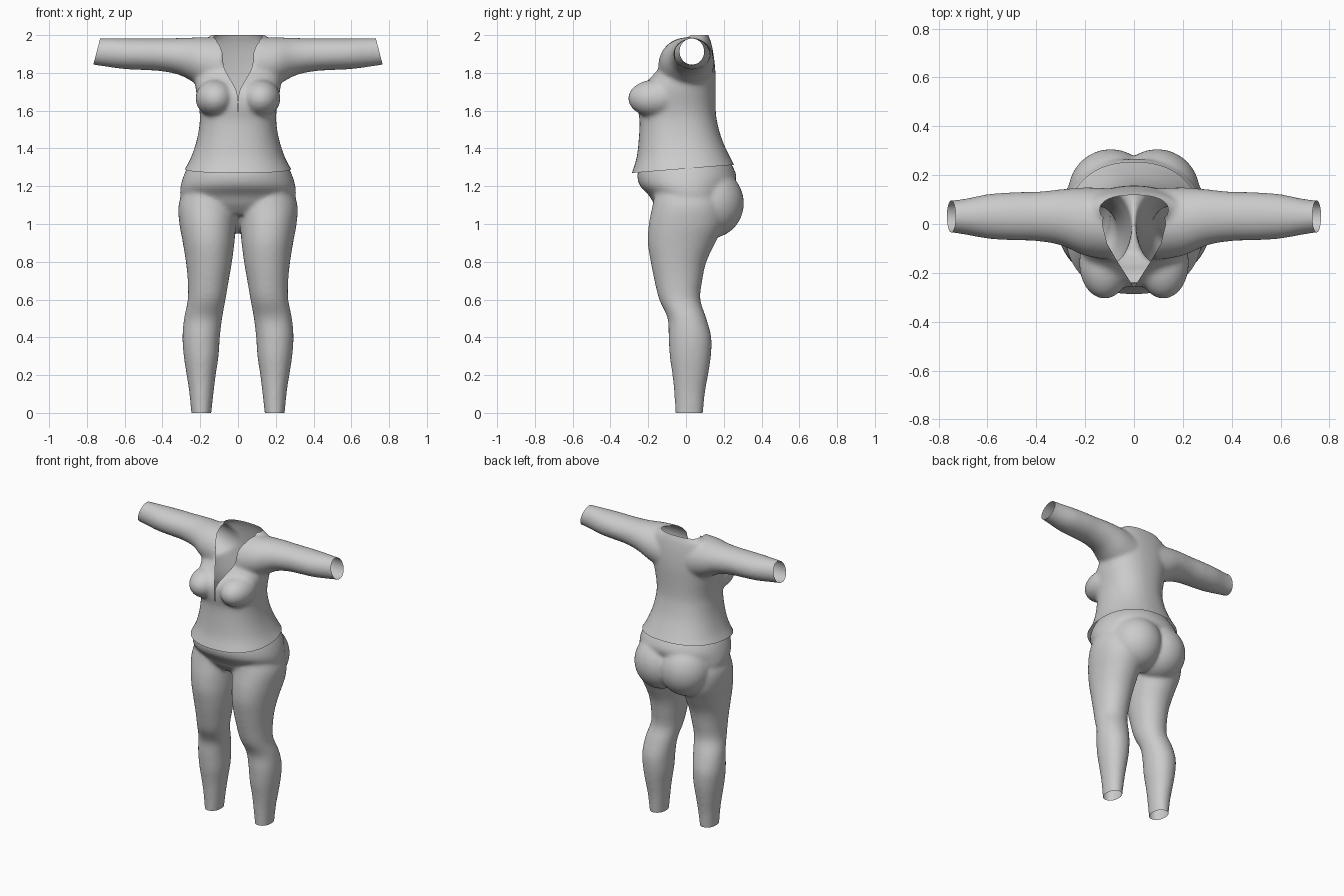
import bpy
import bmesh
import math
from mathutils import Vector, Matrix

cube = bpy.data.objects.get("Cube")
if cube:
    bpy.data.objects.remove(cube, do_unlink=True)

SEGMENTS = 48
STEPS = 4
VOXEL = 0.01

fabric = bpy.data.materials.new("light_grey_fabric")
fabric.use_nodes = True
grey = (0.6, 0.6, 0.6, 1.0)
fabric.diffuse_color = grey
fabric.node_tree.nodes["Principled BSDF"].inputs["Base Color"].default_value = grey


def smooth_rows(rows):
    """Pass a smooth spline through rows of section sizes."""
    out = []
    last = len(rows) - 1
    for i in range(last):
        a, b, c, d = (rows[min(max(k, 0), last)] for k in range(i - 1, i + 3))
        for step in range(STEPS):
            t = step / STEPS
            out.append([q + t * ((r - p) + t * ((2 * p - 5 * q + 4 * r - s)
                        + t * (3 * (q - r) + s - p))) / 2
                        for p, q, r, s in zip(a, b, c, d)])
    return out + [list(rows[-1])]


def loft(bm, rows, axis="z", side=1, power=2.0):
    """Closed tube; each row is position, then low and high limits on both cross axes."""
    def bulge(v):
        return math.copysign(abs(v) ** (2 / power), v)

    rings = []
    for pos, a0, a1, b0, b1 in smooth_rows(rows):
        ring = []
        for i in range(SEGMENTS):
            angle = math.tau * i / SEGMENTS
            a = (a0 + a1) / 2 + (a1 - a0) / 2 * bulge(math.cos(angle))
            b = (b0 + b1) / 2 + (b1 - b0) / 2 * bulge(math.sin(angle))
            x, y, z = (a, b, pos) if axis == "z" else (pos, a, b)
            ring.append(bm.verts.new((x * side, y, z)))
        rings.append(ring)
    for low, high in zip(rings, rings[1:]):
        for i in range(SEGMENTS):
            j = (i + 1) % SEGMENTS
            bm.faces.new((low[i], low[j], high[j], high[i]))
    bm.faces.new(rings[0])
    bm.faces.new(rings[-1])


def centred(rows):
    """Expand position, half width, front, back into full limits."""
    return [(z, -w, w, front, back) for z, w, front, back in rows]


def ellipsoid(bm, centre, radii):
    bmesh.ops.create_uvsphere(
        bm, u_segments=32, v_segments=20, radius=1,
        matrix=Matrix.Translation(centre) @ Matrix.Diagonal((*radii, 1)))


def blend(name, bm):
    """Fuse the closed volumes into one soft skin, returned for cutting."""
    bmesh.ops.recalc_face_normals(bm, faces=bm.faces)
    mesh = bpy.data.meshes.new(name)
    bm.to_mesh(mesh)
    bm.free()
    obj = bpy.data.objects.new(name, mesh)
    bpy.context.collection.objects.link(obj)
    remesh = obj.modifiers.new("Fuse", "REMESH")
    remesh.mode = "VOXEL"
    remesh.voxel_size = VOXEL
    soften = obj.modifiers.new("Soften", "SMOOTH")
    soften.factor = 0.5
    soften.iterations = 14
    evaluated = obj.evaluated_get(bpy.context.evaluated_depsgraph_get())
    skin = bmesh.new()
    skin.from_mesh(evaluated.to_mesh())
    evaluated.to_mesh_clear()
    obj.modifiers.clear()
    return obj, skin


def trim(bm, point, normal):
    """Cut away everything on the side the normal points to."""
    bmesh.ops.bisect_plane(bm, geom=bm.verts[:] + bm.edges[:] + bm.faces[:],
                           plane_co=point, plane_no=Vector(normal).normalized(),
                           clear_outer=True)


def finish(obj, bm):
    for face in bm.faces:
        face.smooth = True
        face.material_index = 0
    bm.to_mesh(obj.data)
    bm.free()
    obj.data.materials.clear()
    obj.data.materials.append(fabric)


def cut_neckline(bm, half):
    """Open a convex teardrop seen from above."""
    outline = [Vector((x, y, 0)) for x, y in half]
    outline += [Vector((-x, y, 0)) for x, y in reversed(half) if x > 0]
    planes = []
    for p, q in zip(outline, outline[1:] + outline[:1]):
        edge = q - p
        planes.append((p, Vector((edge.y, -edge.x, 0)).normalized()))

    def chest():
        return [f for f in bm.faces
                if f.calc_center_median().z > 1.6 and abs(f.calc_center_median().x) < 0.2]

    for p, normal in planes:
        faces = chest()
        edges = {e for f in faces for e in f.edges}
        verts = {v for f in faces for v in f.verts}
        bmesh.ops.bisect_plane(bm, geom=list(verts) + list(edges) + faces,
                               plane_co=p, plane_no=normal)
    inside = [f for f in chest()
              if all((f.calc_center_median() - p).dot(n) < 0 for p, n in planes)]
    bmesh.ops.delete(bm, geom=inside, context="FACES")


# Top: torso, bust and sleeves
bm = bmesh.new()
loft(bm, centred([
    (1.18, .335, -.32, .32), (1.27, .293, -.287, .278), (1.35, .25, -.262, .235),
    (1.45, .217, -.25, .19), (1.55, .202, -.246, .163), (1.62, .207, -.258, .157),
    (1.7, .222, -.25, .157), (1.78, .23, -.185, .157), (1.85, .23, -.125, .152),
    (1.92, .215, -.07, .142), (1.97, .19, -.03, .13), (2, .14, 0, .118),
    (2.05, .1, .02, .105)]), power=2.3)
for side in (-1, 1):
    ellipsoid(bm, (side * .12, -.16, 1.665), (.105, .147, .1))
    loft(bm, [
        (.08, -.15, .145, 1.68, 1.987), (.2, -.13, .15, 1.73, 1.988),
        (.3, -.087, .142, 1.785, 1.985), (.4, -.07, .132, 1.808, 1.983),
        (.5, -.067, .13, 1.815, 1.983), (.6, -.06, .122, 1.82, 1.983),
        (.7, -.042, .102, 1.833, 1.983), (.77, -.033, .096, 1.843, 1.982),
        (.86, -.03, .093, 1.85, 1.98)], axis="x", side=side)
top, skin = blend("long_sleeve_top", bm)
trim(skin, (0, 0, 1.293), (0, .08, -1))
trim(skin, (0, 0, 2), (0, 0, 1))
for side in (-1, 1):
    trim(skin, (side * .748, 0, 1.912), (side * .135, 0, .035))
cut_neckline(skin, [(0, -.26), (.07, -.15), (.11, -.08), (.13, 0),
                    (.12, .05), (.09, .09), (.04, .11)])
finish(top, skin)

# Trousers: hips, seat and legs
bm = bmesh.new()
loft(bm, centred([
    (1.05, .2, -.12, .15), (1.1, .28, -.165, .2), (1.15, .306, -.195, .235),
    (1.2, .304, -.243, .255), (1.25, .29, -.258, .268), (1.3, .268, -.25, .25),
    (1.35, .235, -.235, .22), (1.42, .2, -.22, .18)]), power=2.1)
for side in (-1, 1):
    ellipsoid(bm, (side * .095, .13, 1.11), (.175, .177, .185))
    loft(bm, [
        (-.06, .148, .242, -.053, .085), (.1, .13, .257, -.062, .1),
        (.2, .118, .272, -.072, .117), (.3, .103, .287, -.086, .132),
        (.4, .096, .294, -.092, .134), (.5, .084, .286, -.097, .108),
        (.6, .066, .266, -.142, .076), (.7, .049, .266, -.167, .086),
        (.8, .032, .276, -.187, .108), (.9, .019, .292, -.202, .155),
        (1, .01, .31, -.197, .2), (1.1, .002, .315, -.177, .2),
        (1.2, 0, .28, -.16, .18)], side=side, power=2.1)
trousers, skin = blend("trousers", bm)
trim(skin, (0, 0, 1.35), (0, -.08, 1))
trim(skin, (0, 0, 0), (0, 0, -1))
finish(trousers, skin)
